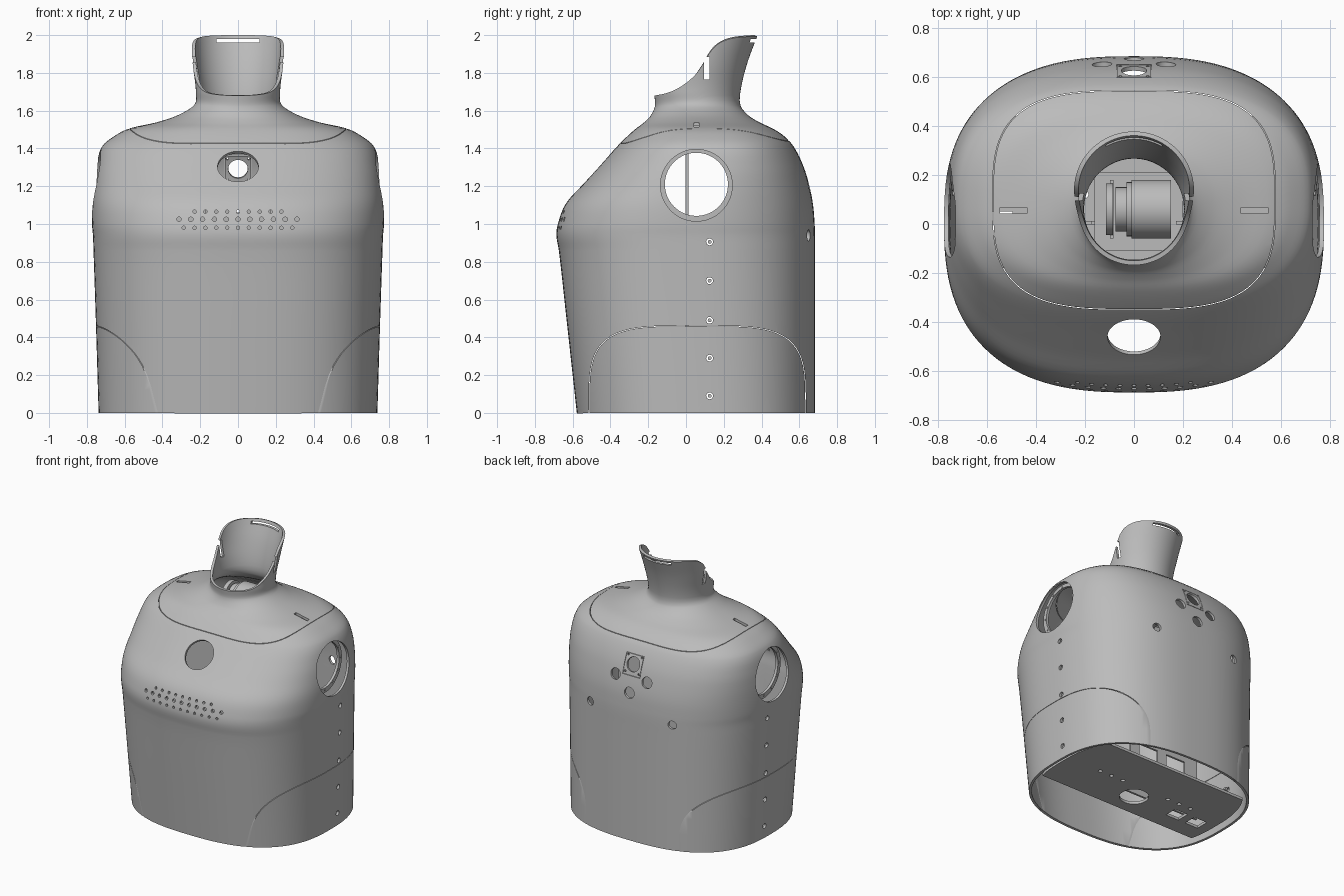
import bpy, bmesh, math
from mathutils import Matrix, Vector

if "Cube" in bpy.data.objects:
    bpy.data.objects.remove(bpy.data.objects["Cube"])

grey = bpy.data.materials.new("shell_grey")
grey.use_nodes = True
grey.diffuse_color = (0.5, 0.5, 0.5, 1)
grey.node_tree.nodes["Principled BSDF"].inputs["Base Color"].default_value = (0.5, 0.5, 0.5, 1)

# Body profile: height, half width, front y, back y, squareness
ROWS = [(0, .72, -.56, .665, 2.6), (.5, .735, -.615, .665, 2.6),
        (.86, .747, -.655, .665, 2.6), (.94, .75, -.668, .665, 2.6),
        (1, .755, -.66, .663, 2.6), (1.1, .755, -.62, .655, 2.6),
        (1.2, .748, -.53, .635, 2.6), (1.3, .735, -.44, .605, 2.6),
        (1.4, .705, -.35, .555, 2.6), (1.45, .645, -.3, .51, 2.6),
        (1.49, .565, -.255, .45, 2.6), (1.52, .43, -.215, .385, 2.4),
        (1.56, .31, -.175, .32, 2.2), (1.62, .217, -.147, .272, 2),
        (1.7, .205, -.15, .27, 2), (1.85, .222, -.14, .305, 2), (2, .235, -.115, .36, 2)]
# Collar rim seen from the side: y, height
RIM = [(-.2, 1.68), (-.13, 1.685), (-.05, 1.71), (.04, 1.78), (.09, 1.85),
       (.13, 1.92), (.18, 1.965), (.25, 1.99), (.35, 2)]
NECK = 1.62
SEGMENTS = 128


def interpolate(table, t):
    """Smooth (Hermite) interpolation of table rows keyed by their first value."""
    t = min(max(t, table[0][0]), table[-1][0])
    i = next(k for k in range(len(table) - 1) if t <= table[k + 1][0])
    a, b = table[i], table[i + 1]
    p, q = table[max(i - 1, 0)], table[min(i + 2, len(table) - 1)]
    h = b[0] - a[0]
    s = (t - a[0]) / h
    out = []
    for j in range(1, len(a)):
        m0 = (b[j] - p[j]) / (b[0] - p[0]) * h
        m1 = (q[j] - a[j]) / (q[0] - a[0]) * h
        out.append(a[j] + s * (m0 + s * (3 * (b[j] - a[j]) - 2 * m0 - m1
                   + s * (m0 + m1 - 2 * (b[j] - a[j])))))
    return out


def oval(cx, cy, hx, hy, n=2, count=64):
    pts = []
    for k in range(count):
        a = math.tau * k / count
        c, s = math.cos(a), math.sin(a)
        pts.append((cx + hx * math.copysign(abs(c) ** (2 / n), c),
                    cy + hy * math.copysign(abs(s) ** (2 / n), s)))
    return pts


def body_ring(z):
    hx, front, back, n = interpolate(ROWS, z)
    return oval(0, (front + back) / 2, hx, (back - front) / 2, n, SEGMENTS)


def finish(name, bm, helper=False):
    bmesh.ops.recalc_face_normals(bm, faces=bm.faces)
    me = bpy.data.meshes.new(name)
    bm.to_mesh(me)
    bm.free()
    me.materials.append(grey)
    ob = bpy.data.objects.new(name, me)
    bpy.context.collection.objects.link(ob)
    ob.hide_render = helper
    return ob


def select(ob):
    bpy.ops.object.select_all(action='DESELECT')
    ob.select_set(True)
    bpy.context.view_layer.objects.active = ob


def cut(ob, cutters):
    cutter = finish(ob.name + "_cutter", cutters, True)
    mod = ob.modifiers.new("cut", 'BOOLEAN')
    mod.object, mod.solver = cutter, 'EXACT'
    select(ob)
    for m in list(ob.modifiers):
        bpy.ops.object.modifier_apply(modifier=m.name)
    bpy.data.objects.remove(cutter)


def smooth(ob):
    select(ob)
    bpy.ops.object.shade_smooth_by_angle(angle=math.radians(30))


def rod(bm, at, axis, r, depth, sides=32):
    turn = Vector(axis).to_track_quat('Z', 'Y').to_matrix().to_4x4()
    bmesh.ops.create_cone(bm, cap_ends=True, segments=sides, radius1=r, radius2=r,
                          depth=depth, matrix=Matrix.Translation(at) @ turn)


def box(bm, at, size, turn=Matrix()):
    bmesh.ops.create_cube(bm, size=1, matrix=Matrix.Translation(at) @ turn
                          @ Matrix.Diagonal((*size, 1)))


def band(bm, outer, inner, low, high, place):
    """Hollow prism between two matching 2D loops."""
    rings = [[bm.verts.new(place(u, v, d)) for u, v in loop]
             for loop, d in ((outer, low), (outer, high), (inner, high), (inner, low))]
    for i in range(4):
        a, b = rings[i], rings[(i + 1) % 4]
        for k in range(len(a)):
            m = (k + 1) % len(a)
            bm.faces.new((a[k], a[m], b[m], b[k]))


def along_x(u, v, d):
    return (d, u, v)


# Torso shell with collar, lofted from rings
bm = bmesh.new()
levels = []
for a, b in zip(ROWS, ROWS[1:]):
    if b[0] <= NECK:
        levels += [a[0] + (b[0] - a[0]) * k / 4 for k in range(4)]
rings = [[(x, y, z) for x, y in body_ring(z)] for z in levels]
tops = []
for k in range(SEGMENTS):
    low, high = NECK, 2.0
    for _ in range(18):
        mid = (low + high) / 2
        if mid < interpolate(RIM, body_ring(mid)[k][1])[0]:
            low = mid
        else:
            high = mid
    tops.append(low)
for step in range(13):
    ring = []
    for k, top in enumerate(tops):
        z = NECK + (top - NECK) * step / 12
        ring.append((*body_ring(z)[k], z))
    rings.append(ring)
rings = [[bm.verts.new(p) for p in ring] for ring in rings]
for a, b in zip(rings, rings[1:]):
    for k in range(SEGMENTS):
        m = (k + 1) % SEGMENTS
        bm.faces.new((a[k], a[m], b[m], b[k]))
shell = finish("torso_shell", bm)
wall = shell.modifiers.new("wall", 'SOLIDIFY')
wall.thickness, wall.offset = .018, -1

# Openings in the shell
bm = bmesh.new()
rod(bm, (0, -.455, 1.3), (0, -.74, .67), .108, .3, 48)
for count, gap, z, r in ((9, .0575, 1.065, .009), (11, .0625, 1.025, .012), (11, .0575, .98, .009)):
    for k in range(count):
        rod(bm, ((k - (count - 1) / 2) * gap, -.62, z), (0, 1, 0), r, .3, 12)
SCREWS = (.09, .29, .49, .7, .905)
for side in (-1, 1):
    rod(bm, (side * .7, .055, 1.205), (1, 0, 0), .19, .4, 64)
    for z in SCREWS:
        rod(bm, (side * .75, .125, z), (1, 0, 0), .018, .2, 16)
    box(bm, (side * .49, .055, 1.5), (.11, .026, .12))
    box(bm, (side * .22, .11, 1.825), (.1, .03, .12))
    rod(bm, (side * .13, .64, 1.2), (0, 1, .2), .04, .2)
    rod(bm, (side * .34, .65, .94), (0, 1, 0), .03, .3)
    # side panel seam
    band(bm, oval(.06, 0, .575, .462, 4), oval(.06, 0, .572, .459, 4),
         side * .1, side * .9, along_x)
    for dz in (-.056, .056):
        rod(bm, (side * .056, .605 - dz * .33, 1.29 + dz), (0, .95, .31), .007, .2, 12)
rod(bm, (0, .605, 1.29), (0, .95, .31), .052, .2)
rod(bm, (0, .65, 1.1), (0, 1, 0), .04, .2)
box(bm, (0, .34, 1.97), (.23, .1, .018))
# camera plate outline and shoulder seam
square = [(-1, -1), (1, -1), (1, 1), (-1, 1)]
band(bm, [(u * .072, v * .072) for u, v in square], [(u * .069, v * .069) for u, v in square],
     .5, .75, lambda u, v, d: (u, d, v + 1.29))
band(bm, oval(0, .0975, .576, .4465, 3.2, 96), oval(0, .0975, .573, .4435, 3.2, 96),
     1.36, 1.56, lambda u, v, d: (u, v, d))
cut(shell, bm)
smooth(shell)

# Arm mounting rings and side screws
for side, label in ((1, "left"), (-1, "right")):
    bm = bmesh.new()
    band(bm, oval(.055, 1.205, .198, .198), oval(.055, 1.21, .167, .167),
         side * .665, side * .685, along_x)
    for u, v in oval(.055, 1.207, .179, .179, 2, 12):
        rod(bm, (side * .685, u, v), (1, 0, 0), .007, .01, 10)
    smooth(finish(label + "_arm_ring", bm))
    bm = bmesh.new()
    for z in SCREWS:
        rod(bm, (side * (interpolate(ROWS, z)[0] - .02), .125, z), (1, 0, 0), .01, .02, 12)
    finish(label + "_side_screws", bm)

# Base plate across the open bottom
bm = bmesh.new()
face = bm.faces.new([bm.verts.new((x * .95, min(max(y, -.18), .44), .02)) for x, y in body_ring(0)])
lift = bmesh.ops.extrude_face_region(bm, geom=[face])["geom"]
bmesh.ops.translate(bm, vec=(0, 0, .02), verts=[v for v in lift if isinstance(v, bmesh.types.BMVert)])
base = finish("base_plate", bm)
bm = bmesh.new()
rod(bm, (0, 0, .03), (0, 0, 1), .1, .2)
for side in (-1, 1):
    for k in range(3):
        rod(bm, (side * (.2 + .1 * k), .12, .03), (0, 0, 1), .015, .2, 12)
for x in (-.55, -.38):
    box(bm, (x, 0, .03), (.11, .1, .2))
cut(base, bm)

# Upright inner panel with windows
bm = bmesh.new()
box(bm, (0, .005, .73), (1.1, .015, 1.38))
panel = finish("inner_panel", bm)
bm = bmesh.new()
box(bm, (0, 0, 1.25), (.34, .2, .5))
for x in (-.36, -.12, .12, .36):
    box(bm, (x, 0, .32), (.16, .2, .26))
cut(panel, bm)

# Neck motor on its bracket
bm = bmesh.new()
box(bm, (.02, .05, 1.405), (.36, .32, .015))
for x in (-.09, .0):
    box(bm, (x, .06, 1.47), (.015, .24, .13))
finish("neck_bracket", bm)
bm = bmesh.new()
for x, r, length in ((.07, .12, .16), (-.02, .11, .02), (-.05, .09, .05), (-.1, .105, .03)):
    rod(bm, (x, .06, 1.53), (1, 0, 0), r, length, 40)
smooth(finish("neck_motor", bm))
